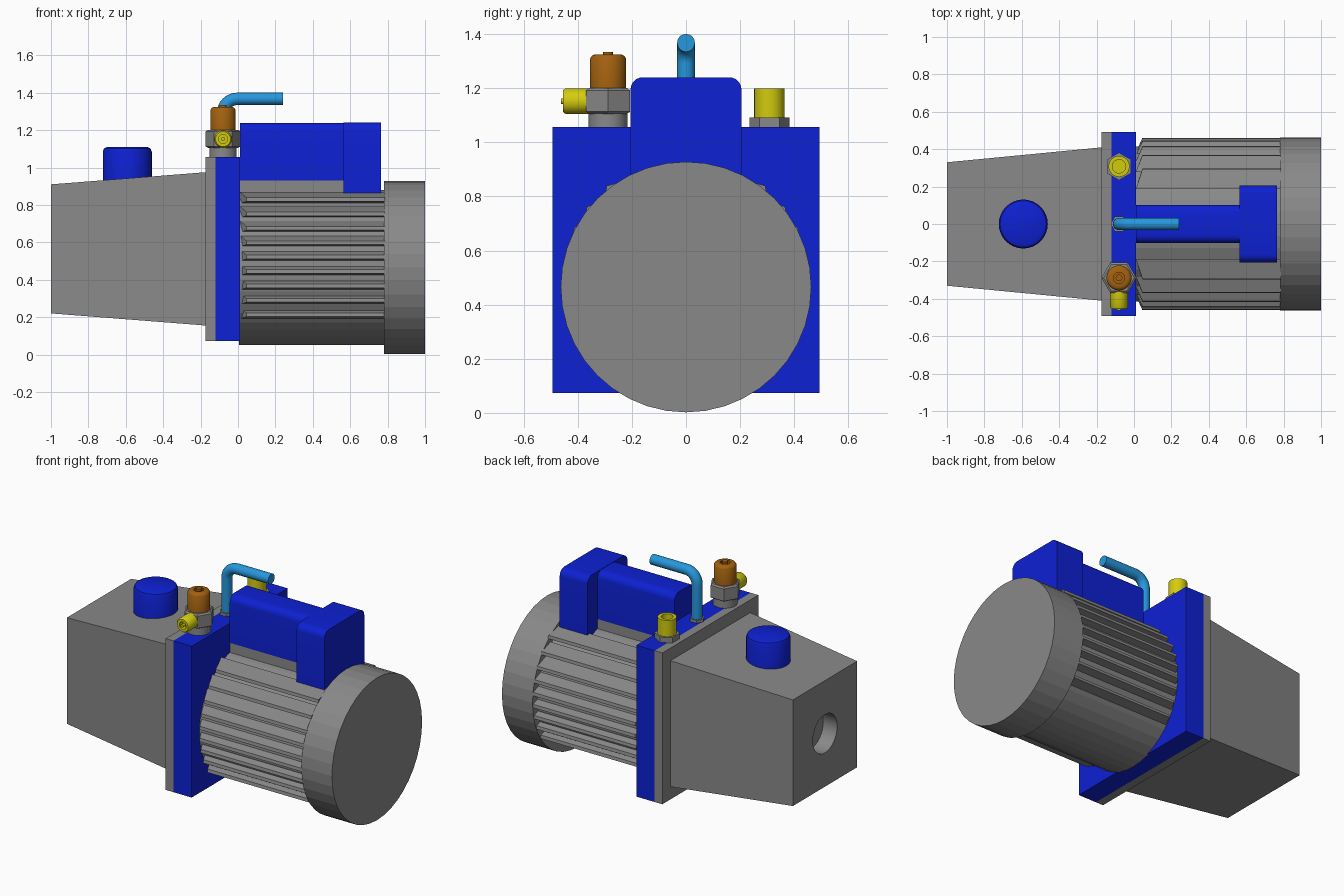
import bpy, bmesh
from math import sin, cos, pi, sqrt, radians
from mathutils import Vector

if "Cube" in bpy.data.objects:
    bpy.data.objects.remove(bpy.data.objects["Cube"])


def material(name, rgb):
    m = bpy.data.materials.new(name)
    m.diffuse_color = (*rgb, 1)
    m.use_nodes = True
    m.node_tree.nodes["Principled BSDF"].inputs["Base Color"].default_value = m.diffuse_color
    return m


GREY = material("cast grey", (0.25, 0.25, 0.25))
BLUE = material("deep blue", (0.004, 0.015, 0.65))
SKY = material("sky blue", (0.02, 0.31, 0.72))
BRASS = material("yellow brass", (0.65, 0.60, 0.005))
BRONZE = material("brown orange", (0.36, 0.12, 0.005))


def finish(name, bm, mat, smooth=None):
    bmesh.ops.remove_doubles(bm, verts=bm.verts, dist=1e-5)
    bmesh.ops.recalc_face_normals(bm, faces=bm.faces)
    me = bpy.data.meshes.new(name)
    bm.to_mesh(me)
    bm.free()
    me.materials.append(mat)
    ob = bpy.data.objects.new(name, me)
    bpy.context.collection.objects.link(ob)
    bpy.ops.object.select_all(action='DESELECT')
    bpy.context.view_layer.objects.active = ob
    ob.select_set(True)
    if smooth:
        bpy.ops.object.shade_smooth_by_angle(angle=radians(smooth))
    return ob


def loft(bm, rings):
    """Skin closed rings of points and cap both ends."""
    vs = [[bm.verts.new(p) for p in r] for r in rings]
    n = len(vs[0])
    for a, b in zip(vs, vs[1:]):
        for i in range(n):
            j = (i + 1) % n
            bm.faces.new((a[i], a[j], b[j], b[i]))
    bm.faces.new(vs[0])
    bm.faces.new(vs[-1])


def lathe(name, mat, centre, profile, axis='Z', sides=32, smooth=35, phase=0):
    """Revolve (radius, height) points; the end rings are capped."""
    basis = {'Z': ((1, 0, 0), (0, 1, 0), (0, 0, 1)),
             'X': ((0, 1, 0), (0, 0, 1), (1, 0, 0)),
             '-Y': ((1, 0, 0), (0, 0, 1), (0, -1, 0))}[axis]
    u, v, w = map(Vector, basis)
    c = Vector(centre)
    bm = bmesh.new()
    loft(bm, [[c + w * h + r * (u * cos(phase + 2 * pi * i / sides) + v * sin(phase + 2 * pi * i / sides))
               for i in range(sides)] for r, h in profile])
    return finish(name, bm, mat, smooth)


def prism(name, mat, x0, x1, yz, yz_end=None, smooth=None):
    """Run a y-z outline from x0 to x1, optionally changing shape."""
    bm = bmesh.new()
    loft(bm, [[(x0, y, z) for y, z in yz], [(x1, y, z) for y, z in yz_end or yz]])
    return finish(name, bm, mat, smooth)


def rect(hy, z0, z1):
    return [(-hy, z0), (hy, z0), (hy, z1), (-hy, z1)]


def round_top(hy, z0, z1, r, n=6):
    arc = [(hy - r + r * cos(a), z1 - r + r * sin(a)) for a in [i * pi / 2 / n for i in range(n + 1)]]
    right = [(hy, z0)] + arc
    return right + [(-y, z) for y, z in reversed(right)]


# Tapered pump housing with sight glass recess
housing = prism("pump_housing", GREY, -1.0, -0.17, rect(0.33, 0.22, 0.91), rect(0.41, 0.155, 0.975))
cutter = lathe("recess_cutter", GREY, (-1.1, 0, 0.565), [(0.125, 0), (0.125, 0.2)], 'X')
cutter.hide_render = True
mod = housing.modifiers.new("recess", 'BOOLEAN')
mod.operation, mod.object, mod.solver = 'DIFFERENCE', cutter, 'EXACT'
bpy.context.view_layer.objects.active = housing
bpy.ops.object.modifier_apply(modifier=mod.name)
bpy.data.objects.remove(cutter)

# Mounting plates
prism("grey_flange", GREY, -0.175, -0.12, rect(0.493, 0.073, 1.057))
prism("blue_flange", BLUE, -0.12, 0.012, rect(0.493, 0.073, 1.057))

# Oil filler cap
lathe("filler_cap", BLUE, (-0.592, 0, 0), [(0.131, 0.90), (0.131, 1.085), (0.124, 1.102), (0.108, 1.11)])

# Motor body and end cap
ZC = 0.465
lathe("motor_body", GREY, (0, 0, ZC), [(0.415, 0.005), (0.415, 0.79)], 'X', 40, None)
lathe("motor_end_cap", GREY, (0, 0, ZC), [(0.463, 0.78), (0.463, 1.0)], 'X', 40, None)

# Cooling fins: wedges with chamfered front ends on both sides
bm = bmesh.new()
for k in range(9):
    dz = -0.262 + 0.077 * k
    z = ZC + dz
    root, tip = sqrt(0.415 ** 2 - dz ** 2) - 0.03, sqrt(0.462 ** 2 - dz ** 2)
    for s in (-1, 1):
        loft(bm, [[(x0, s * root, z - 0.012), (x0 + 0.035, s * tip, z),
                   (x0 + 0.035, s * (tip - 0.004), z + 0.02), (x0, s * root, z + 0.05)]
                  if x0 < 0.5 else
                  [(x0, s * root, z - 0.012), (x0, s * tip, z),
                   (x0, s * (tip - 0.004), z + 0.02), (x0, s * root, z + 0.05)]
                  for x0 in (0.01, 0.785)])
finish("cooling_fins", bm, GREY)

# Electrical box on a grey pedestal
prism("box_pedestal", GREY, 0.012, 0.565, rect(0.1, 0.84, 0.93))
prism("box_narrow", BLUE, 0.012, 0.565, round_top(0.102, 0.93, 1.238, 0.045), smooth=35)
prism("box_wide", BLUE, 0.565, 0.765, round_top(0.205, 0.83, 1.24, 0.045), smooth=35)

# Bent carrying handle and its nut
X = -0.08
R = 0.075
pts = [(X, 0, 1.05)]
pts += [(X + R - R * cos(a), 0, 1.367 - R + R * sin(a)) for a in [i * pi / 16 for i in range(9)]]
pts += [(0.24, 0, 1.367)]
bm = bmesh.new()
rings = []
for i, p in enumerate(pts):
    t = (Vector(pts[min(i + 1, len(pts) - 1)]) - Vector(pts[max(i - 1, 0)])).normalized()
    side, up = Vector((0, 1, 0)), t.cross(Vector((0, 1, 0)))
    rings.append([Vector(p) + 0.033 * (side * cos(j * pi / 10) + up * sin(j * pi / 10)) for j in range(20)])
loft(bm, rings)
finish("carry_handle", bm, SKY, 40)
lathe("handle_nut", GREY, (X, 0, 0), [(0.045, 1.05), (0.045, 1.075)], sides=6, smooth=None)

# Open brass port with hex nut
Y = 0.308
lathe("port_nut", GREY, (X, Y, 0), [(0.074, 1.05), (0.074, 1.092)], sides=6, smooth=None, phase=pi / 6)
lathe("brass_port", BRASS, (X, Y, 0), [(0.056, 1.09), (0.056, 1.198), (0.036, 1.198), (0.036, 1.10)])

# Inlet valve: collar, hex body, bronze knob, brass side outlet
Y = -0.288
lathe("valve_collar", GREY, (X, Y, 0), [(0.072, 1.05), (0.072, 1.11)])
lathe("valve_hex_body", GREY, (X, Y, 0), [(0.08, 1.105), (0.094, 1.113), (0.094, 1.192), (0.082, 1.2)],
      sides=6, smooth=None)
lathe("valve_knob", BRONZE, (X, Y, 0),
      [(0.067, 1.195), (0.067, 1.308), (0.06, 1.319), (0.05, 1.324), (0.03, 1.324), (0.03, 1.29)])
lathe("valve_stem", BRONZE, (X, Y, 0), [(0.018, 1.28), (0.018, 1.333)], sides=16)
lathe("side_outlet", BRASS, (X, 0, 1.152),
      [(0.047, 0.36), (0.047, 0.445), (0.04, 0.455), (0.024, 0.455), (0.024, 0.42)], '-Y')
lathe("side_outlet_pin", BRASS, (X, 0, 1.152), [(0.01, 0.41), (0.01, 0.462)], '-Y', 12)
